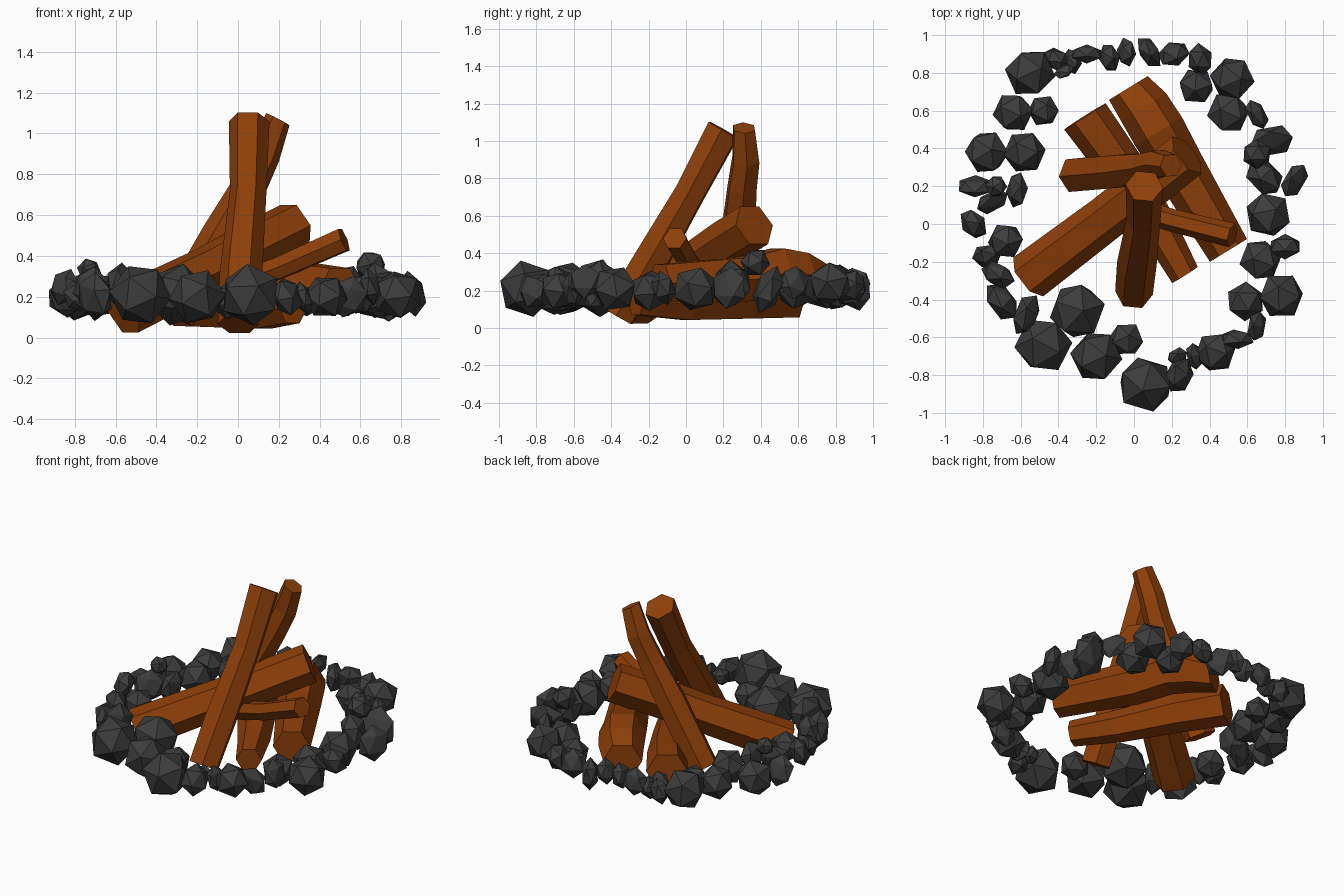
import bpy, bmesh, math, random
from mathutils import Vector, Euler

random.seed(4)
cube = bpy.data.objects.get("Cube")
if cube:
    bpy.data.objects.remove(cube, do_unlink=True)


def material(name, colour):
    mat = bpy.data.materials.new(name)
    mat.use_nodes = True
    mat.diffuse_color = (*colour, 1)
    bsdf = next(n for n in mat.node_tree.nodes if n.type == 'BSDF_PRINCIPLED')
    bsdf.inputs["Base Color"].default_value = (*colour, 1)
    return mat


wood = material("brown wood", (0.27, 0.05, 0.003))
stone = material("charcoal stone", (0.045, 0.045, 0.045))


def finish(bm, name, mat):
    bmesh.ops.recalc_face_normals(bm, faces=bm.faces)
    mesh = bpy.data.meshes.new(name)
    bm.to_mesh(mesh)
    bm.free()
    mesh.materials.append(mat)
    obj = bpy.data.objects.new(name, mesh)
    bpy.context.collection.objects.link(obj)
    return obj


def log(name, path, turn=0):
    """Six-sided bent log through (x, y, z, radius) stations."""
    bm = bmesh.new()
    axis = (Vector(path[-1][:3]) - Vector(path[0][:3])).normalized()
    side = axis.cross(Vector((0, 0, 1))).normalized()
    up = side.cross(axis)
    rings = []
    for x, y, z, r in path:
        ring = []
        for i in range(6):
            a = math.radians(turn + 60 * i)
            offset = r * (side * math.cos(a) + up * math.sin(a))
            ring.append(bm.verts.new(Vector((x, y, z)) + offset))
        rings.append(ring)
    for low, high in zip(rings, rings[1:]):
        for i in range(6):
            j = (i + 1) % 6
            bm.faces.new((low[i], low[j], high[j], high[i]))
    bm.faces.new(rings[0])
    bm.faces.new(rings[-1])
    finish(bm, name, wood)


def rock(name, x, y, z, r, rotation, scale=(1, 1, 1)):
    """Faceted stone, optionally stretched before it is turned."""
    bm = bmesh.new()
    bmesh.ops.create_icosphere(bm, subdivisions=1, radius=r)
    obj = finish(bm, name, stone)
    obj.location = (x, y, z)
    obj.scale = scale
    obj.rotation_euler = Euler(rotation)


# Leaning logs
log("front_upright_log", [(0, -.365, .065, .1), (.015, -.21, .32, .105),
                          (.05, .02, .72, .09), (.055, .2, 1.06, .1)])
log("back_upright_log", [(-.31, .26, .1, .1), (-.08, .28, .5, .1),
                         (.06, .3, .75, .085), (.13, .32, .9, .08),
                         (.195, .31, 1.07, .065)], 30)
log("wide_leaning_log", [(-.56, -.28, .13, .13), (-.15, .03, .33, .12),
                         (.1, .22, .46, .125), (.28, .365, .55, .125)])
log("thin_leaning_log", [(-.08, .1, .24, .06), (.2, .02, .34, .06),
                         (.52, -.06, .48, .065)])

# Logs lying on the ground
log("thick_ground_log", [(-.03, .72, .24, .12), (.05, .62, .28, .14),
                         (.13, .49, .3, .145), (.24, .3, .26, .135),
                         (.5, -.14, .24, .115)])
log("small_ground_log", [(-.26, .57, .17, .13), (-.08, .32, .155, .12),
                         (.12, 0, .13, .1), (.27, -.27, .14, .08)])

# Large round stones: x, y, height, radius
large = [(-.55, .8, .22, .135), (-.64, .59, .21, .11), (-.78, .38, .2, .12),
         (-.58, .38, .22, .115), (-.68, -.09, .2, .1), (-.3, -.46, .21, .155),
         (-.48, -.64, .21, .155), (-.2, -.7, .2, .14), (-.04, -.61, .18, .095),
         (.06, -.85, .21, .155), (.43, -.68, .2, .11), (.59, -.41, .21, .105),
         (.78, -.38, .21, .125), (.67, -.19, .2, .115), (.71, .05, .21, .125),
         (.5, .59, .21, .115), (.52, .77, .24, .12), (.33, .73, .2, .1),
         (.65, .37, .35, .08), (-.73, .2, .33, .06), (-.48, .6, .2, .085)]
for i, (x, y, z, r) in enumerate(large, 1):
    turn = [random.uniform(0, math.tau) for _ in range(3)]
    rock(f"large_stone_{i}", x, y, z, r, turn)

# Small slab-like stones filling the gaps: x, y, radius, heading in degrees
small = [(-.84, .2, .1, 0), (-.62, .18, .1, 90), (-.75, .12, .1, 30),
         (-.85, 0, .09, 125), (-.78, -.17, .08, 0), (-.72, -.27, .1, 150),
         (-.7, -.41, .12, 125), (-.57, -.48, .12, 70), (.24, -.8, .1, 70),
         (.23, -.7, .06, 30), (.32, -.7, .08, 100), (.54, -.61, .1, 0),
         (.65, -.54, .09, 80), (.8, -.12, .09, 0), (.85, .23, .11, 60),
         (.69, .25, .12, 135), (.73, .44, .13, 10), (.65, .58, .09, 120),
         (.35, .87, .09, 110), (.21, .9, .09, 20), (.08, .91, .1, 120),
         (-.04, .91, .08, 90), (-.13, .88, .08, 100), (-.25, .9, .09, 0),
         (-.33, .86, .07, 90), (-.41, .87, .08, 140), (-.37, .81, .06, 30)]
for i, (x, y, r, heading) in enumerate(small, 1):
    turn = (random.uniform(-.4, .4), random.uniform(-.4, .4),
            math.radians(heading - 90))
    rock(f"small_stone_{i}", x, y, random.uniform(.19, .25), r, turn,
         (random.uniform(.5, .75), 1, 1.05))
